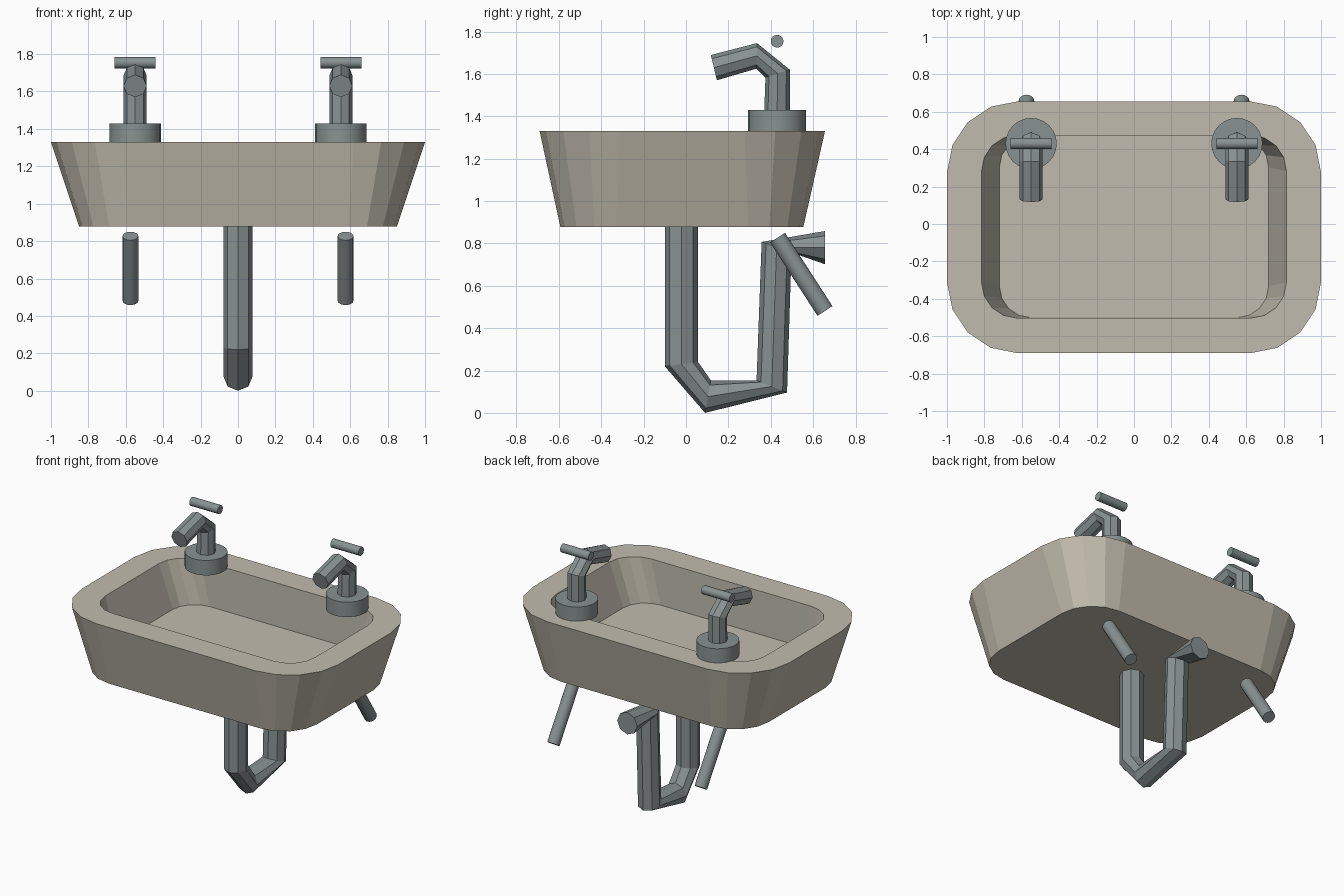
import bpy, bmesh, math
from mathutils import Vector

if "Cube" in bpy.data.objects:
    bpy.data.objects.remove(bpy.data.objects["Cube"])


def material(name, rgb):
    m = bpy.data.materials.new(name)
    m.diffuse_color = (*rgb, 1)
    m.use_nodes = True
    m.node_tree.nodes["Principled BSDF"].inputs["Base Color"].default_value = m.diffuse_color
    return m


ceramic = material("ceramic", (0.535, 0.50, 0.42))
metal = material("metal", (0.25, 0.285, 0.285))


def finish(bm, name, mat):
    bmesh.ops.recalc_face_normals(bm, faces=bm.faces)
    me = bpy.data.meshes.new(name)
    bm.to_mesh(me)
    bm.free()
    me.materials.append(mat)
    ob = bpy.data.objects.new(name, me)
    bpy.context.collection.objects.link(ob)
    return ob


def loft(name, rings, mat):
    """Skin a stack of equal-length rings and cap both ends."""
    bm = bmesh.new()
    loops = [[bm.verts.new(p) for p in r] for r in rings]
    n = len(loops[0])
    for a, b in zip(loops, loops[1:]):
        for i in range(n):
            j = (i + 1) % n
            bm.faces.new((a[i], a[j], b[j], b[i]))
    bm.faces.new(loops[0])
    bm.faces.new(loops[-1])
    return finish(bm, name, mat)


def rounded_rect(hx, y0, y1, r, z, seg=4):
    pts = []
    corners = [(hx - r, y1 - r), (r - hx, y1 - r), (r - hx, y0 + r), (hx - r, y0 + r)]
    for q, (cx, cy) in enumerate(corners):
        for k in range(seg + 1):
            a = (q + k / seg) * math.pi / 2
            pts.append((cx + r * math.cos(a), cy + r * math.sin(a), z))
    return pts


def pipe(name, x, radius, stations, mat, sides=8):
    """Bent pipe in the yz plane; each station gives its two opposite edge points."""
    rings = []
    for ya, za, yb, zb in stations:
        a, b = Vector((x, ya, za)), Vector((x, yb, zb))
        c, h = (a + b) / 2, (a - b) / 2
        rings.append([c + h * math.cos(t) + Vector((radius * math.sin(t), 0, 0))
                      for t in (i * math.tau / sides for i in range(sides))])
    return loft(name, rings, mat)


def rod(name, p, q, radius, sides, mat):
    p, q = Vector(p), Vector(q)
    d = q - p
    bm = bmesh.new()
    bmesh.ops.create_cone(bm, cap_ends=True, segments=sides, radius1=radius,
                          radius2=radius, depth=d.length)
    ob = finish(bm, name, mat)
    ob.location = (p + q) / 2
    ob.rotation_euler = d.to_track_quat('Z', 'Y').to_euler()
    ob.select_set(True)
    bpy.context.view_layer.objects.active = ob
    bpy.ops.object.shade_smooth_by_angle(angle=math.radians(35))
    ob.select_set(False)
    return ob


# Basin: outer shell, flat rim, recessed bowl
loft("basin", [
    rounded_rect(0.85, -0.593, 0.554, 0.26, 0.878),
    rounded_rect(1.0, -0.691, 0.656, 0.38, 1.33),
    rounded_rect(0.815, -0.503, 0.474, 0.19, 1.33),
    rounded_rect(0.72, -0.501, 0.472, 0.17, 1.025),
], ceramic)

# Drain trap under the basin
pipe("drain_pipe", 0, 0.078, [
    (-0.10, 0.885, 0.057, 0.885),
    (-0.10, 0.22, 0.057, 0.24),
    (0.09, 0.0, 0.117, 0.154),
    (0.477, 0.096, 0.333, 0.154),
    (0.498, 0.757, 0.357, 0.807),
    (0.655, 0.702, 0.655, 0.858),
], metal)

# Taps and support rods, one set per side
for side, s in (("left", -1), ("right", 1)):
    x = 0.55 * s
    rod(side + "_tap_base", (x, 0.43, 1.325), (x, 0.43, 1.43), 0.137, 24, metal)
    pipe(side + "_tap_spout", x, 0.062, [
        (0.491, 1.42, 0.369, 1.42),
        (0.49, 1.62, 0.375, 1.583),
        (0.335, 1.745, 0.333, 1.625),
        (0.117, 1.689, 0.146, 1.57),
    ], metal)
    rod(side + "_tap_handle", (x - 0.11, 0.43, 1.754), (x + 0.11, 0.43, 1.754), 0.03, 16, metal)
    rod(side + "_support_rod", (0.575 * s, 0.432, 0.827), (0.575 * s, 0.656, 0.481), 0.042, 16, metal)
